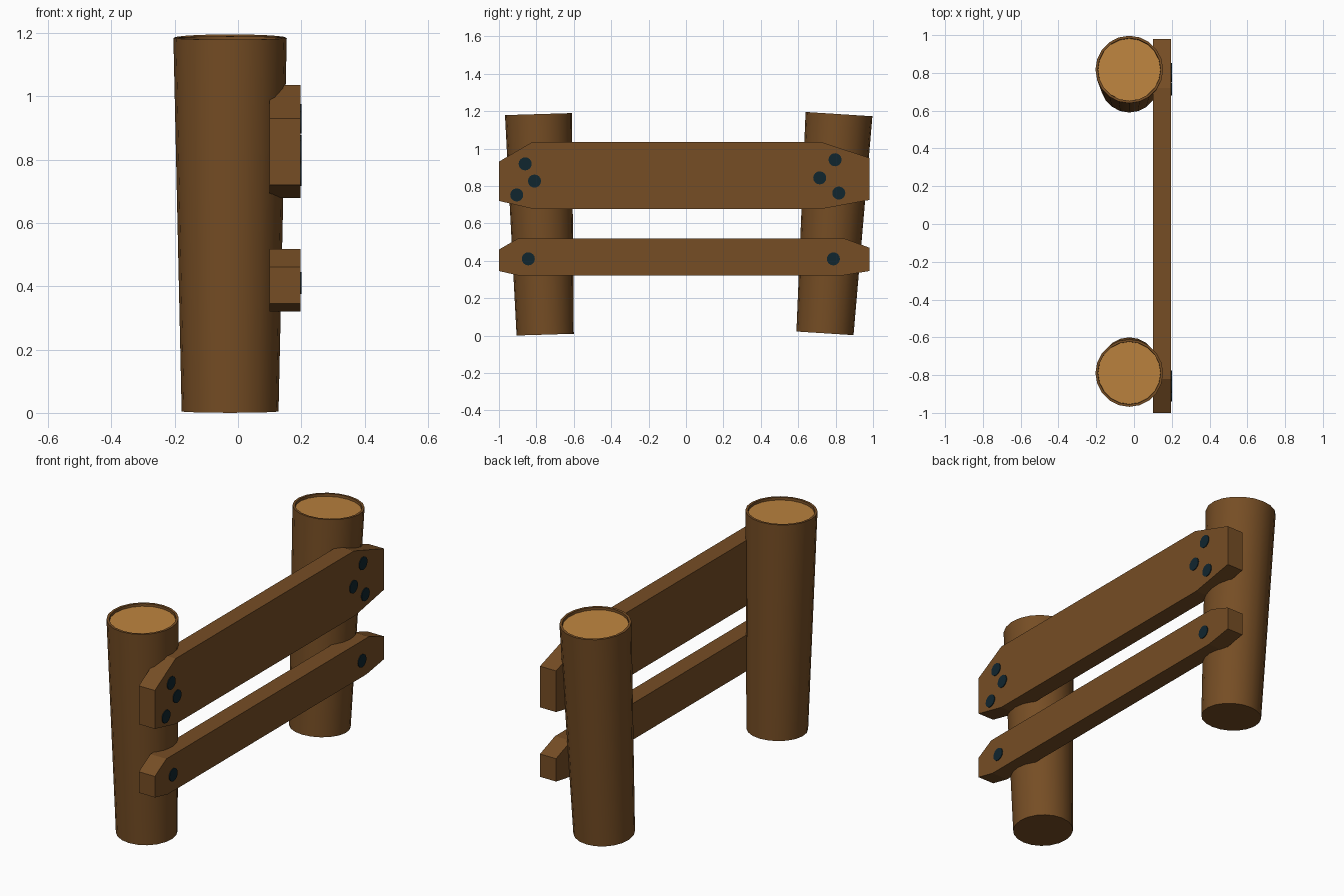
import bpy
import bmesh
import math
from mathutils import Vector

cube = bpy.data.objects.get("Cube")
if cube:
    bpy.data.objects.remove(cube, do_unlink=True)


def make_material(name, rgb):
    mat = bpy.data.materials.new(name)
    mat.use_nodes = True
    colour = (*rgb, 1.0)
    mat.diffuse_color = colour
    bsdf = mat.node_tree.nodes["Principled BSDF"]
    bsdf.inputs["Base Color"].default_value = colour
    bsdf.inputs["Roughness"].default_value = 0.8
    return mat


BARK = make_material("brown_wood", (0.18, 0.075, 0.018))
CUT = make_material("light_cut_wood", (0.50, 0.225, 0.048))
IRON = make_material("dark_blue_iron", (0.005, 0.019, 0.028))


def finish(name, bm, mats, smooth=False):
    bmesh.ops.recalc_face_normals(bm, faces=bm.faces)
    mesh = bpy.data.meshes.new(name)
    bm.to_mesh(mesh)
    bm.free()
    for mat in mats:
        mesh.materials.append(mat)
    obj = bpy.data.objects.new(name, mesh)
    bpy.context.collection.objects.link(obj)
    if smooth:
        bpy.ops.object.select_all(action="DESELECT")
        obj.select_set(True)
        bpy.context.view_layer.objects.active = obj
        bpy.ops.object.shade_smooth_by_angle(angle=math.radians(35))
    return obj


def make_post(name, bottom, top, sides=20):
    """Tapered leaning log with a recessed, pale cut top."""
    bottom, top = Vector(bottom), Vector(top)
    axis = top - bottom
    bm = bmesh.new()
    bmesh.ops.create_cone(bm, cap_ends=True, segments=sides,
                          radius1=0.153, radius2=0.179, depth=axis.length)
    cap = max(bm.faces, key=lambda f: f.calc_center_median().z)
    # Thin rim, then a short step down to the cut face
    bmesh.ops.inset_individual(bm, faces=[cap], thickness=0.013)
    bmesh.ops.inset_individual(bm, faces=[cap], thickness=0.001, depth=-0.014)
    cap.material_index = 1
    obj = finish(name, bm, [BARK, CUT], smooth=True)
    obj.location = (bottom + top) / 2
    obj.rotation_euler = Vector((0, 0, 1)).rotation_difference(axis).to_euler()


def make_rail(name, outline, x0=0.10, x1=0.197):
    """Board with chamfered ends, extruded from its side outline."""
    bm = bmesh.new()
    face = bm.faces.new([bm.verts.new((x0, y, z)) for y, z in outline])
    grown = bmesh.ops.extrude_face_region(bm, geom=[face])["geom"]
    verts = [g for g in grown if isinstance(g, bmesh.types.BMVert)]
    bmesh.ops.translate(bm, verts=verts, vec=(x1 - x0, 0, 0))
    finish(name, bm, [BARK])


def make_bolt(name, y, z):
    bm = bmesh.new()
    bmesh.ops.create_cone(bm, cap_ends=True, segments=16,
                          radius1=0.035, radius2=0.035, depth=0.008)
    obj = finish(name, bm, [IRON], smooth=True)
    obj.rotation_euler = (0, math.pi / 2, 0)
    obj.location = (0.197, y, z)


# Leaning posts
make_post("front_post", (-0.025, -0.753, 0.005), (-0.025, -0.789, 1.184))
make_post("back_post", (-0.025, 0.743, 0.012), (-0.025, 0.818, 1.184))

# Rails
make_rail("upper_rail", [(-1, 0.72), (-1, 0.93), (-0.82, 1.036), (0.72, 1.036),
                         (0.98, 0.95), (0.98, 0.725), (0.73, 0.678), (-0.82, 0.678)])
make_rail("lower_rail", [(-1, 0.345), (-1, 0.46), (-0.90, 0.518), (0.85, 0.518),
                         (0.98, 0.47), (0.98, 0.345), (0.83, 0.32), (-0.89, 0.32)])

# Bolt heads
BOLTS = {
    "upper_front_bolt": [(-0.86, 0.918), (-0.81, 0.826), (-0.905, 0.752)],
    "upper_back_bolt": [(0.797, 0.94), (0.715, 0.843), (0.817, 0.762)],
    "lower_front_bolt": [(-0.843, 0.41)],
    "lower_back_bolt": [(0.788, 0.41)],
}
for name, spots in BOLTS.items():
    for i, (y, z) in enumerate(spots, 1):
        make_bolt(f"{name}_{i}", y, z)
